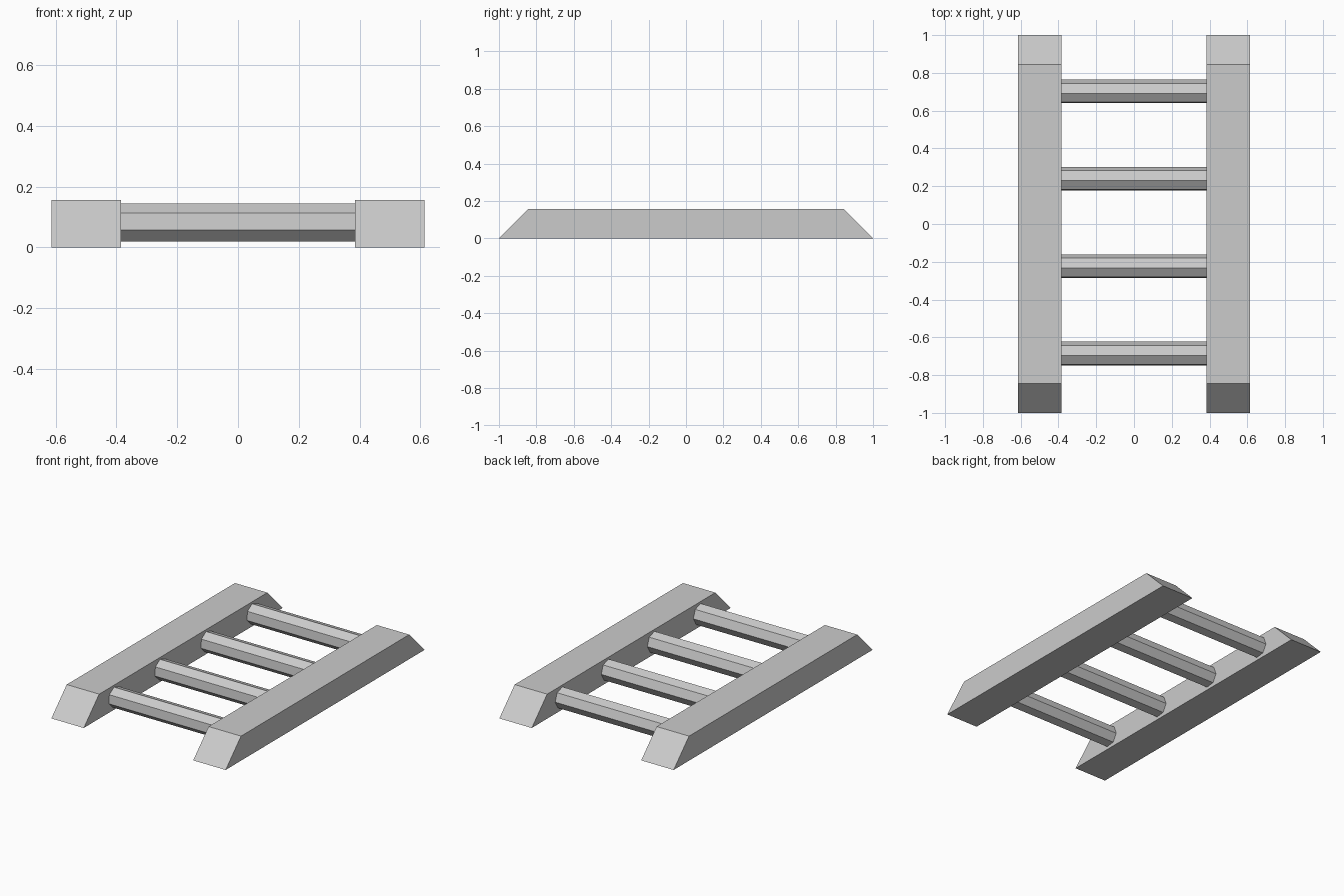
import bpy
import math

if "Cube" in bpy.data.objects:
    bpy.data.objects.remove(bpy.data.objects["Cube"])

# Single flat grey for the whole ladder
grey = bpy.data.materials.new("light_grey")
grey.use_nodes = True
colour = (0.6, 0.6, 0.6, 1)
grey.diffuse_color = colour
grey.node_tree.nodes["Principled BSDF"].inputs["Base Color"].default_value = colour


def extrude_along_x(name, profile, x0, x1):
    """Make a closed prism from a counter-clockwise (y, z) profile."""
    n = len(profile)
    verts = [(x, y, z) for x in (x0, x1) for y, z in profile]
    faces = [tuple(reversed(range(n))), tuple(range(n, n * 2))]
    faces += [(i, (i + 1) % n, n + (i + 1) % n, n + i) for i in range(n)]
    mesh = bpy.data.meshes.new(name)
    mesh.from_pydata(verts, [], faces)
    mesh.materials.append(grey)
    obj = bpy.data.objects.new(name, mesh)
    bpy.context.collection.objects.link(obj)
    return obj


# Side rails with sloping ends
INNER, OUTER = 0.385, 0.613
rail = [(-1, 0), (1, 0), (0.845, 0.156), (-0.845, 0.156)]
extrude_along_x("left_rail", rail, INNER, OUTER)
extrude_along_x("right_rail", rail, -OUTER, -INNER)

# Seven-sided rungs between the rails
SIDES, RADIUS, HEIGHT = 7, 0.0645, 0.08
for i in range(4):
    centre = -0.6875 + i * 0.4625
    angles = [math.radians(97.5) + math.tau * k / SIDES for k in range(SIDES)]
    ring = [(centre + RADIUS * math.cos(a), HEIGHT + RADIUS * math.sin(a)) for a in angles]
    extrude_along_x(f"rung_{i + 1}", ring, -INNER, INNER)
